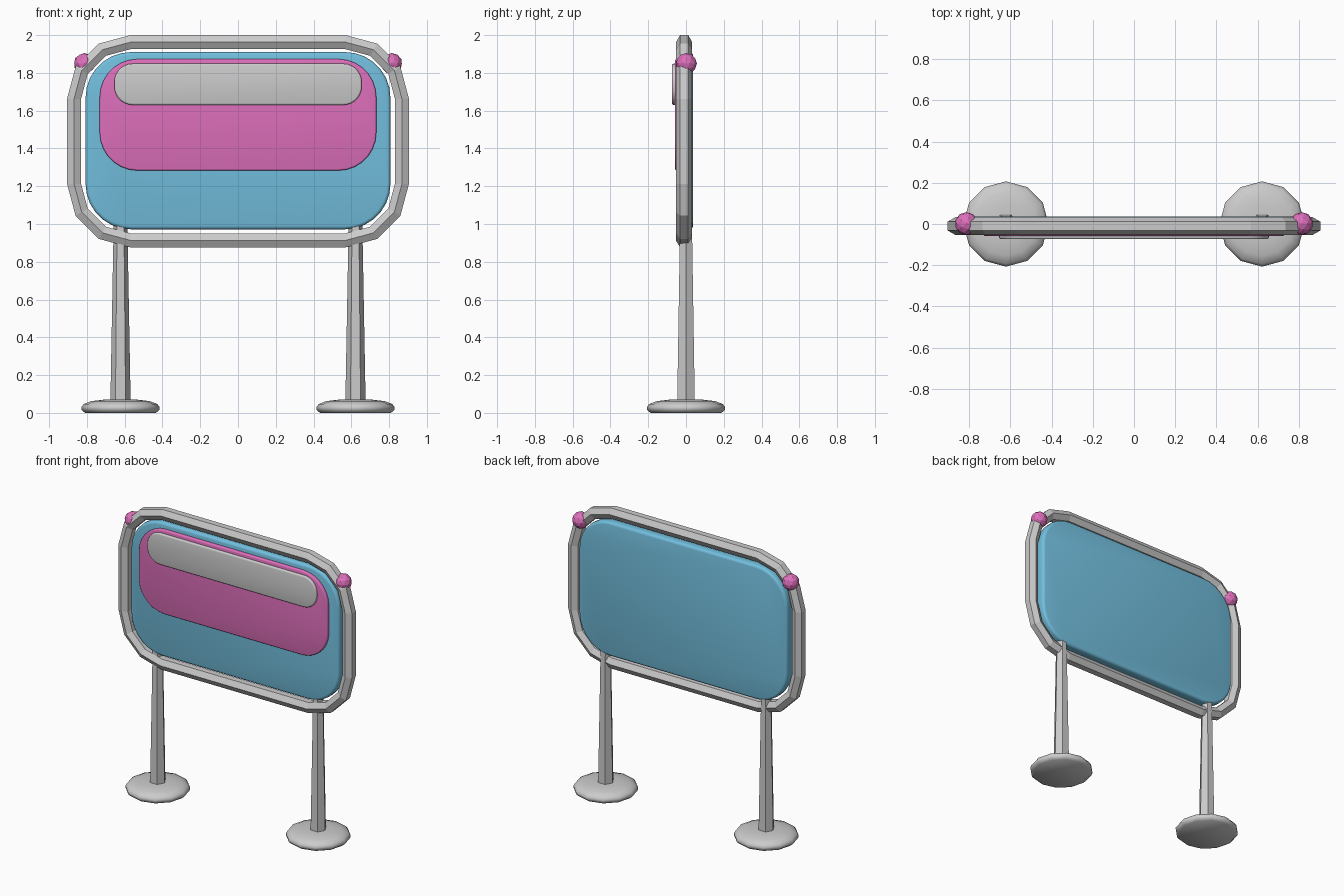
import bpy, bmesh
from math import sin, cos, pi, radians

if "Cube" in bpy.data.objects:
    bpy.data.objects.remove(bpy.data.objects["Cube"])


def material(name, color):
    m = bpy.data.materials.new(name)
    m.diffuse_color = color
    m.use_nodes = True
    m.node_tree.nodes["Principled BSDF"].inputs["Base Color"].default_value = m.diffuse_color
    return m


BLUE = material("blue", (0.17, 0.52, 0.73, 1))
PINK = material("pink", (0.73, 0.16, 0.50, 1))


def rounded_rect(hw, hh, r, zc, seg, y):
    """Outline in the xz plane, with seg segments per corner."""
    pts = []
    for i, (sx, sz) in enumerate([(1, 1), (-1, 1), (-1, -1), (1, -1)]):
        for k in range(seg + 1):
            a = (i + k / seg) * pi / 2
            pts.append((sx * (hw - r) + r * cos(a), y, zc + sz * (hh - r) + r * sin(a)))
    return pts


def finish(bm, name, mat=None, smooth=None):
    bmesh.ops.recalc_face_normals(bm, faces=bm.faces)
    me = bpy.data.meshes.new(name)
    bm.to_mesh(me)
    bm.free()
    ob = bpy.data.objects.new(name, me)
    bpy.context.collection.objects.link(ob)
    if mat:
        me.materials.append(mat)
    if smooth:
        bpy.ops.object.select_all(action='DESELECT')
        ob.select_set(True)
        bpy.context.view_layer.objects.active = ob
        bpy.ops.object.shade_smooth_by_angle(angle=radians(smooth))
    return ob


def loft(bm, rings, closed):
    """Bridge rings of points; close into a tube or cap both ends."""
    vs = [[bm.verts.new(p) for p in ring] for ring in rings]
    n = len(vs[0])
    pairs = list(zip(vs, vs[1:])) + ([(vs[-1], vs[0])] if closed else [])
    for a, b in pairs:
        for i in range(n):
            j = (i + 1) % n
            bm.faces.new((a[i], a[j], b[j], b[i]))
    if not closed:
        bm.faces.new(vs[0])
        bm.faces.new(vs[-1])


def slab(name, hw, z0, z1, r, y0, y1, bevel, mat=None):
    """Rounded panel with softened front and back edges."""
    prof = []
    for k in range(4):
        a = k / 3 * pi / 2
        prof.append((bevel * (1 - sin(a)), bevel * (1 - cos(a))))
    sections = [(i, y0 + d) for i, d in prof] + [(i, y1 - d) for i, d in reversed(prof)]
    hh, zc = (z1 - z0) / 2, (z0 + z1) / 2
    bm = bmesh.new()
    loft(bm, [rounded_rect(hw - i, hh - i, r - i, zc, 7, y) for i, y in sections], False)
    finish(bm, name, mat, 40)


# board, coloured field and header strip
slab("board", 0.807, 0.972, 1.91, 0.24, -0.037, 0.037, 0.018, BLUE)
slab("pink_field", 0.732, 1.283, 1.873, 0.20, -0.058, -0.02, 0.009, PINK)
slab("header_strip", 0.655, 1.63, 1.849, 0.098, -0.074, -0.04, 0.010)

# hexagonal tube frame with three-segment corners
R = 0.043
bm = bmesh.new()
rings = []
for k in range(6):
    a = k * pi / 3
    u, y = R * sin(a), R * cos(a) - 0.01
    rings.append(rounded_rect(0.868 + u, 0.525 + u, 0.30 + u, 1.438, 3, y))
loft(bm, rings, True)
finish(bm, "frame")

# feet, posts and corner knobs on both sides
FOOT = [(0.188, 0.0), (0.205, 0.015), (0.207, 0.03), (0.195, 0.047), (0.155, 0.062), (0.09, 0.07)]


def circle(x, r, z, n):
    return [(x + r * cos(2 * pi * i / n), r * sin(2 * pi * i / n), z) for i in range(n)]


for side, s in (("left", -1), ("right", 1)):
    bm = bmesh.new()
    loft(bm, [circle(s * 0.622, r, z, 12) for r, z in FOOT], False)
    finish(bm, side + "_foot", None, 50)

    bm = bmesh.new()
    loft(bm, [circle(s * 0.622, 0.054, 0.04, 6), circle(s * 0.622, 0.036, 1.02, 6)], False)
    finish(bm, side + "_post")

    bm = bmesh.new()
    bmesh.ops.create_icosphere(bm, subdivisions=2, radius=0.056)
    bmesh.ops.translate(bm, verts=bm.verts, vec=(s * 0.814, 0.002, 1.849))
    finish(bm, side + "_knob", PINK)
